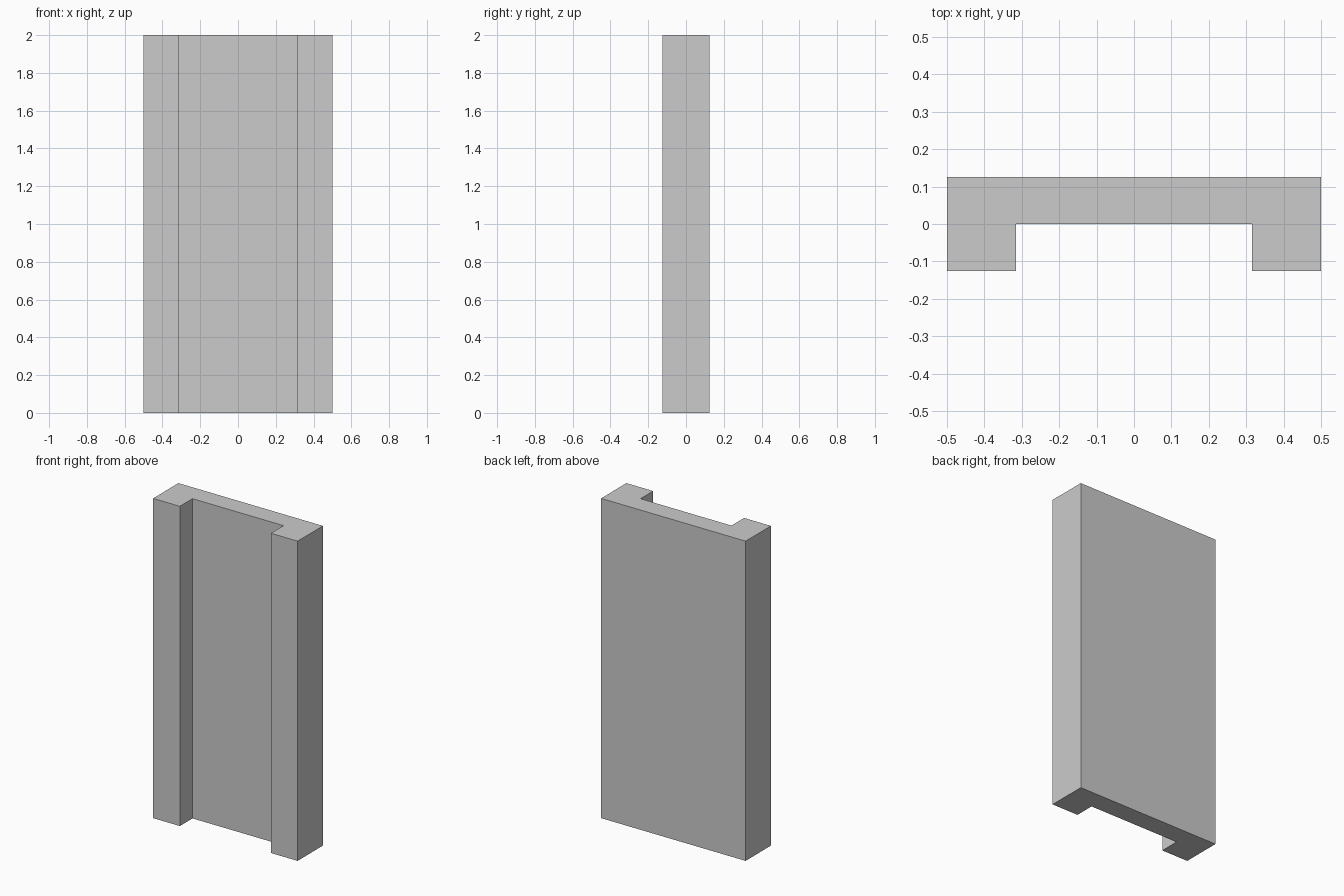
import bpy
import bmesh

# Remove the default cube
cube = bpy.data.objects.get("Cube")
if cube:
    bpy.data.objects.remove(cube, do_unlink=True)

HEIGHT = 2.0
HALF_WIDTH = 0.5
HALF_DEPTH = 0.125
RECESS_HALF_WIDTH = 0.315

# Plain grey
grey = bpy.data.materials.new("plain_grey")
grey.use_nodes = True
colour = (0.6, 0.6, 0.6, 1.0)
grey.diffuse_color = colour
grey.node_tree.nodes["Principled BSDF"].inputs["Base Color"].default_value = colour

# Right half of the channel outline, mirrored to the other side
half = [(HALF_WIDTH, HALF_DEPTH), (HALF_WIDTH, -HALF_DEPTH),
        (RECESS_HALF_WIDTH, -HALF_DEPTH), (RECESS_HALF_WIDTH, 0)]
outline = half + [(-x, y) for x, y in reversed(half)]

# Recessed panel: outline extruded upward as one solid
bm = bmesh.new()
base = bm.faces.new([bm.verts.new((x, y, 0)) for x, y in outline])
extruded = bmesh.ops.extrude_face_region(bm, geom=[base], use_keep_orig=True)
top_verts = [g for g in extruded["geom"] if isinstance(g, bmesh.types.BMVert)]
bmesh.ops.translate(bm, verts=top_verts, vec=(0, 0, HEIGHT))
bmesh.ops.recalc_face_normals(bm, faces=bm.faces)
mesh = bpy.data.meshes.new("recessed_panel")
bm.to_mesh(mesh)
bm.free()
mesh.materials.append(grey)
panel = bpy.data.objects.new("recessed_panel", mesh)
bpy.context.collection.objects.link(panel)
